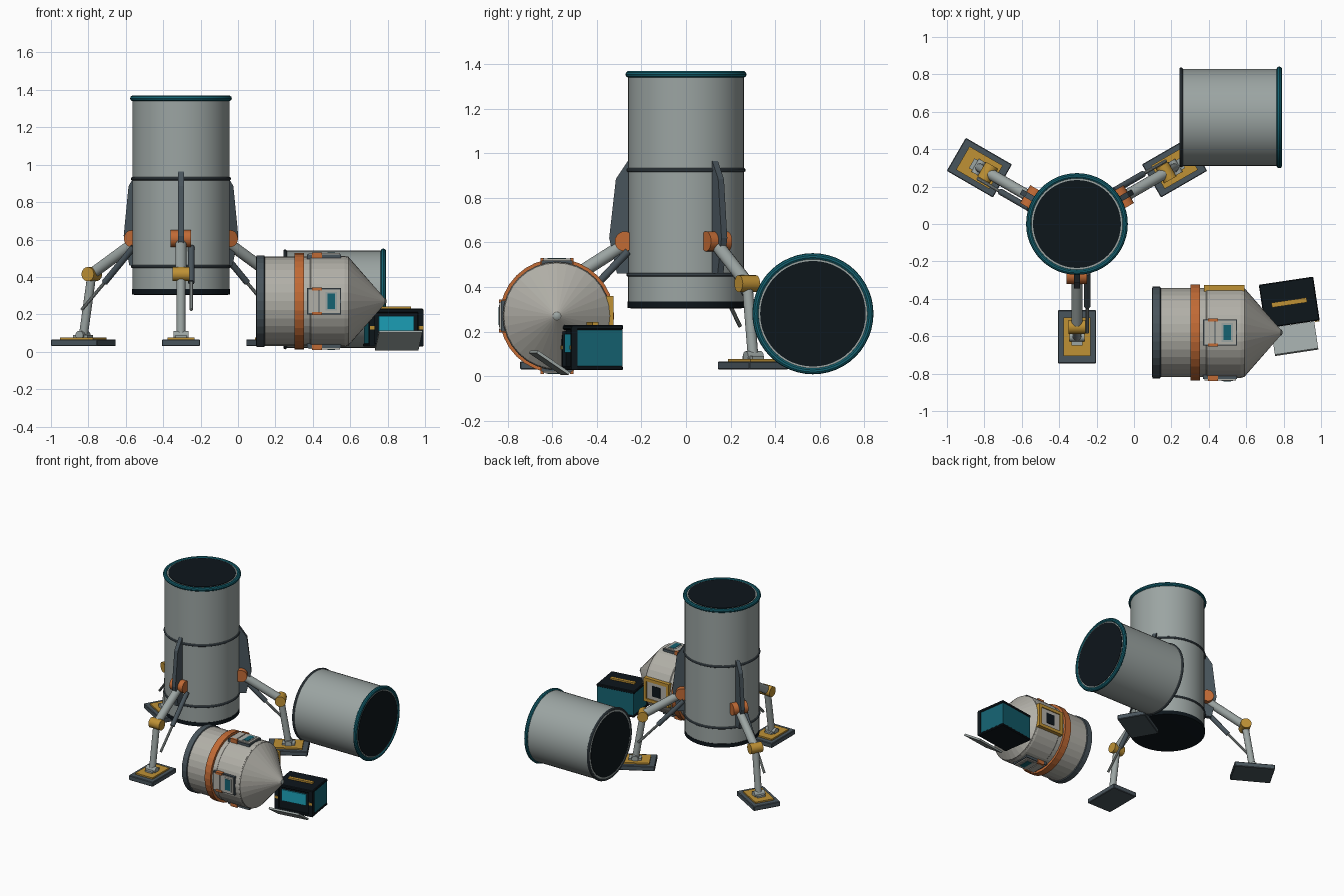
import bpy, bmesh
from math import radians, pi, cos, sin
from mathutils import Matrix, Vector

if "Cube" in bpy.data.objects:
    bpy.data.objects.remove(bpy.data.objects["Cube"])


def mat(name, hexcol):
    m = bpy.data.materials.new(name)
    rgb = [(int(hexcol[i:i + 2], 16) / 255) ** 2.2 for i in (0, 2, 4)]
    m.diffuse_color = (*rgb, 1)
    m.use_nodes = True
    m.node_tree.nodes["Principled BSDF"].inputs["Base Color"].default_value = m.diffuse_color
    return m


STEEL = mat("steel", "9aa3a1")
HULL = mat("hull", "b0aea6")
DARK = mat("dark", "151c21")
SLATE = mat("slate", "4a555c")
TEAL = mat("teal", "1b6270")
SCREEN = mat("screen", "22a0b8")
ORANGE = mat("orange", "c06a38")
YELLOW = mat("yellow", "bd9038")
T = Matrix.Translation


def finish(name, bm, m, frame=Matrix(), smooth=True):
    bmesh.ops.recalc_face_normals(bm, faces=bm.faces)
    me = bpy.data.meshes.new(name)
    bm.to_mesh(me)
    bm.free()
    ob = bpy.data.objects.new(name, me)
    bpy.context.collection.objects.link(ob)
    ob.matrix_world = frame
    me.materials.append(m)
    if smooth:
        bpy.ops.object.select_all(action='DESELECT')
        ob.select_set(True)
        bpy.context.view_layer.objects.active = ob
        bpy.ops.object.shade_smooth_by_angle(angle=radians(35))
    return ob


def lathe(name, profile, m, frame, n=48, smooth=True):
    """Revolve (radius, z) points about local z; the ends are capped."""
    bm = bmesh.new()
    rings = [[bm.verts.new((r * cos(2 * pi * i / n), r * sin(2 * pi * i / n), z))
              for i in range(n)] for r, z in profile]
    for a, b in zip(rings, rings[1:]):
        for i in range(n):
            bm.faces.new((a[i], a[(i + 1) % n], b[(i + 1) % n], b[i]))
    bm.faces.new(rings[0])
    bm.faces.new(rings[-1])
    return finish(name, bm, m, frame, smooth)


def hoop(name, R, r, z, m, frame, n=48, k=10):
    bm = bmesh.new()
    g = [[bm.verts.new(((R + r * cos(2 * pi * j / k)) * cos(2 * pi * i / n),
                        (R + r * cos(2 * pi * j / k)) * sin(2 * pi * i / n),
                        z + r * sin(2 * pi * j / k))) for j in range(k)] for i in range(n)]
    for i in range(n):
        for j in range(k):
            a, b = g[i], g[(i + 1) % n]
            bm.faces.new((a[j], b[j], b[(j + 1) % k], a[(j + 1) % k]))
    return finish(name, bm, m, frame)


def box(name, lo, hi, m, frame=Matrix(), bevel=0):
    bm = bmesh.new()
    lo, hi = Vector(lo), Vector(hi)
    bmesh.ops.create_cube(bm, size=1, matrix=T((lo + hi) / 2) @ Matrix.Diagonal((*(hi - lo), 1)))
    if bevel:
        bmesh.ops.bevel(bm, geom=bm.edges[:], offset=bevel, segments=1, affect='EDGES')
    return finish(name, bm, m, frame, False)


def rod(name, p, q, r, m, frame=Matrix(), n=16):
    p, q = Vector(p), Vector(q)
    rot = (q - p).to_track_quat('Z', 'Y').to_matrix().to_4x4()
    return lathe(name, [(r, 0), (r, (q - p).length)], m, frame @ T(p) @ rot, n)


# upright tower
tower = T((-0.305, 0, 0))
lathe("tower_body", [(.25, .33), (.26, .335), (.26, 1.35), (.25, 1.362)], STEEL, tower)
lathe("tower_base", [(.235, .303), (.262, .306), (.262, .335), (.24, .337)], DARK, tower)
lathe("tower_opening", [(.235, 1.34), (.235, 1.366)], DARK, tower)
hoop("tower_top_rim", .257, .015, 1.355, TEAL, tower)
for z in (.455, .925):
    hoop("tower_band", .259, .009, z, SLATE, tower)

# three legs with fins; local x points outward
for i, a in enumerate((-90, 30, 150)):
    f = tower @ Matrix.Rotation(radians(a), 4, 'Z')
    n = f"leg_{i + 1}_"
    bm = bmesh.new()
    prof = [(.25, .965), (.262, .965), (.315, .885), (.345, .62), (.31, .46), (.25, .46)]
    face = bm.faces.new([bm.verts.new((x, -.015, z)) for x, z in prof])
    ext = bmesh.ops.extrude_face_region(bm, geom=[face])["geom"]
    bmesh.ops.translate(bm, vec=(0, .03, 0), verts=[v for v in ext if isinstance(v, bmesh.types.BMVert)])
    finish(n + "fin", bm, SLATE, f, False)
    rod(n + "hip", (.275, -.055, .605), (.275, .055, .605), .045, ORANGE, f, 20)
    rod(n + "upper_beam", (.27, 0, .595), (.545, 0, .42), .03, STEEL, f)
    rod(n + "knee", (.55, -.045, .415), (.55, .045, .415), .038, YELLOW, f, 20)
    rod(n + "lower_strut", (.55, 0, .415), (.602, 0, .09), .024, STEEL, f)
    rod(n + "ankle", (.605, -.04, .088), (.605, .04, .088), .024, STEEL, f)
    box(n + "ankle_block", (.56, -.03, .07), (.65, .03, .09), STEEL, f)
    rod(n + "damper_barrel", (.26, .055, .56), (.44, .055, .37), .017, SLATE, f)
    rod(n + "damper_rod", (.43, .055, .38), (.58, .055, .225), .009, STEEL, f, 10)
    box(n + "foot_pad", (.46, -.102, .03), (.745, .102, .066), SLATE, f, .004)
    box(n + "foot_plate", (.50, -.072, .06), (.705, .072, .077), YELLOW, f)

# lying tube
tube = T((0, .57, .28)) @ Matrix.Rotation(pi / 2, 4, 'Y')
lathe("tube_body", [(.25, .245), (.26, .25), (.26, .775), (.25, .785)], STEEL, tube)
lathe("tube_openings", [(.237, .243), (.237, .788)], DARK, tube)
hoop("tube_front_rim", .257, .015, .777, TEAL, tube)
hoop("tube_rear_rim", .257, .01, .252, SLATE, tube)

# lying capsule, faceted
centre = T((0, -.58, .27))
cap = centre @ Matrix.Rotation(pi / 2, 4, 'Y')
lathe("capsule_base", [(.235, .097), (.245, .10), (.245, .14), (.235, .145)], SLATE, cap, 32, False)
lathe("capsule_body", [(.238, .13), (.238, .385), (.243, .39), (.243, .57), (.24, .583)], HULL, cap, 32, False)
lathe("capsule_cone", [(.24, .575), (.238, .59), (.018, .782)], HULL, cap, 32, False)
lathe("capsule_band", [(.24, .302), (.257, .302), (.257, .352), (.24, .352)], ORANGE, cap, 32, False)
lathe("capsule_tip", [(.017, .775), (.017, .787), (.008, .793)], STEEL, cap, 16)

# hatches around the capsule; local z points outward
for k, side in enumerate(("top", "front", "bottom", "rear")):
    f = centre @ Matrix.Rotation(k * pi / 2, 4, 'X')
    n = side + "_hatch_"
    if side == "rear":
        # opened bay with a yellow frame
        box(n + "bay", (.39, -.075, .2), (.575, .075, .247), HULL, f)
        for s in (-1, 1):
            y = s * .078
            box(n + "rail", (.375, y - .012, .215), (.59, y + .012, .254), YELLOW, f)
        for x in (.375, .566):
            box(n + "end_bar", (x, -.08, .215), (x + .024, .08, .254), YELLOW, f)
        box(n + "slot", (.45, -.04, .23), (.52, .04, .25), DARK, f)
        continue
    box(n + "frame", (.37, -.07, .22), (.552, .07, .25), SLATE, f)
    box(n + "panel", (.378, -.063, .23), (.43, .063, .256), HULL, f)
    box(n + "door", (.437, -.063, .23), (.545, .063, .257), HULL, f)
    box(n + "window_frame", (.468, -.05, .24), (.53, .05, .259), STEEL, f)
    box(n + "window", (.479, -.041, .24), (.519, .041, .261), TEAL, f)
    for s in (-1, 1):
        box(n + "latch", (.395, s * .066 - .008, .23), (.45, s * .066 + .008, .26), ORANGE, f)

# cargo box with an open front flap
b = T((.83, -.42, 0)) @ Matrix.Rotation(radians(8.5), 4, 'Z')
box("cargo_body", (-.14, -.095, .035), (.142, .115, .215), TEAL, b)
box("cargo_lid", (-.147, -.118, .208), (.147, .118, .23), DARK, b, .005)
box("cargo_floor", (-.147, -.118, .027), (.147, .118, .045), DARK, b, .005)
for s in (-1, 1):
    box("cargo_front_post", (s * .132 - .015, -.118, .03), (s * .132 + .015, -.09, .22), DARK, b)
    box("cargo_post_trim", (s * .132 - .012, -.123, .12), (s * .132 + .012, -.11, .138), YELLOW, b)
box("cargo_recess", (-.12, -.103, .045), (.12, -.09, .21), DARK, b)
box("cargo_screen", (-.095, -.112, .105), (.095, -.1, .19), SCREEN, b)
box("cargo_handle", (-.095, -.013, .225), (.095, .013, .242), YELLOW, b)
flap = b @ T((0, -.122, .012)) @ Matrix.Rotation(radians(-34), 4, 'X')
box("cargo_flap", (-.117, -.175, -.008), (.117, 0, .006), STEEL, flap)
